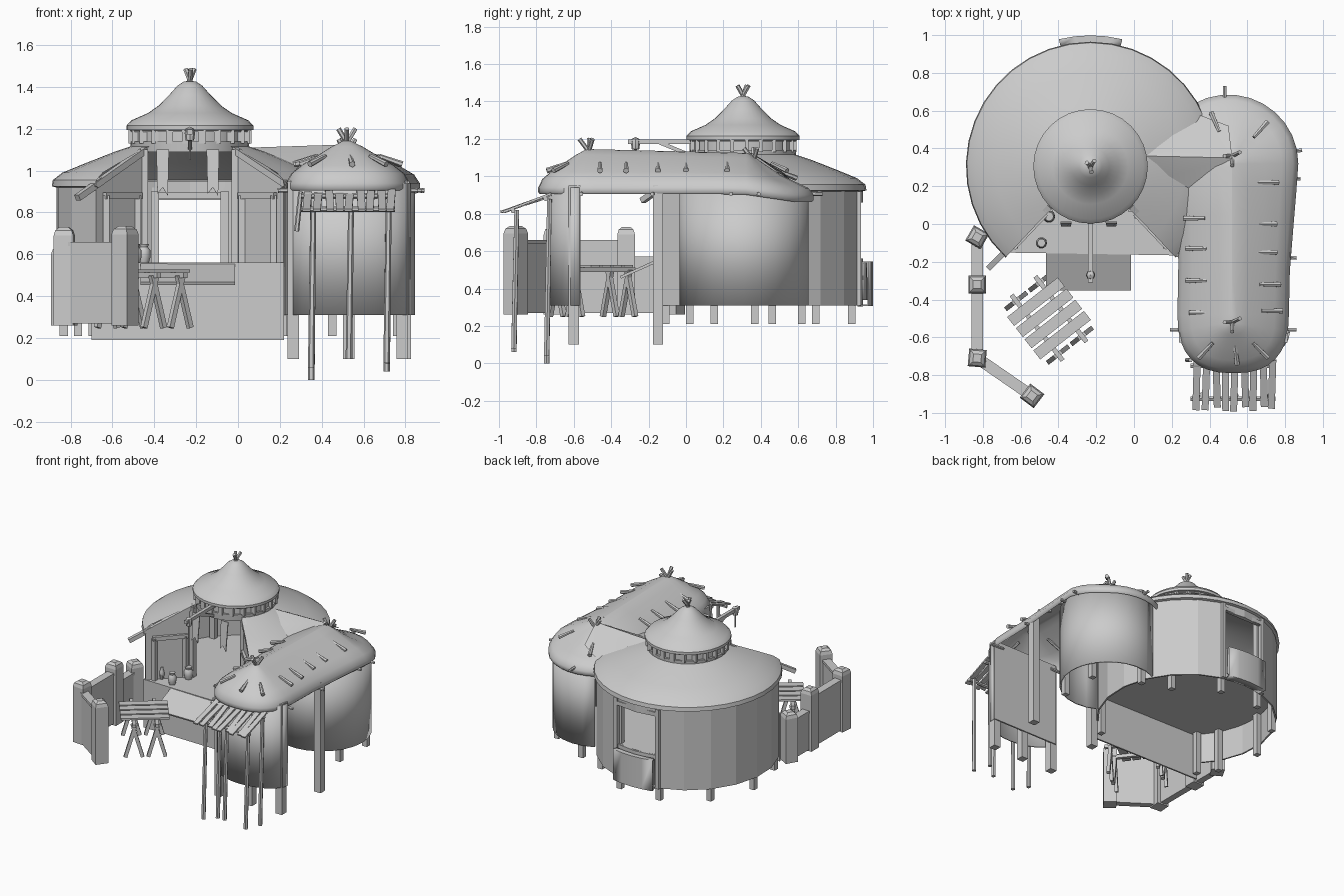
import bpy, bmesh, math, random
from mathutils import Vector

if "Cube" in bpy.data.objects:
    bpy.data.objects.remove(bpy.data.objects["Cube"])
random.seed(4)
HX, HY = -0.23, 0.305            # centre of the round hut


def mesh(name, verts, faces, smooth=False, thick=0):
    me = bpy.data.meshes.new(name)
    me.from_pydata([tuple(v) for v in verts], [], faces)
    bm = bmesh.new()
    bm.from_mesh(me)
    bmesh.ops.recalc_face_normals(bm, faces=bm.faces)
    bm.to_mesh(me)
    bm.free()
    if smooth:
        me.shade_smooth()
        me.set_sharp_from_angle(angle=math.radians(35))
    ob = bpy.data.objects.new(name, me)
    bpy.context.collection.objects.link(ob)
    if thick:
        m = ob.modifiers.new("thickness", 'SOLIDIFY')
        m.thickness = thick
        m.offset = 0
    return ob


def spin(name, prof, c, a0=0, a1=360, n=36, sy=1, thick=0, smooth=True):
    """Sweep an (r, z) profile about a vertical axis."""
    full = a1 - a0 >= 360
    k, cols = len(prof), n if full else n + 1
    vs = []
    for i in range(cols):
        a = math.radians(a0 + (a1 - a0) * i / n)
        vs += [(c[0] + r * math.cos(a), c[1] + sy * r * math.sin(a), z) for r, z in prof]
    fs = [(i * k + j, (i + 1) % cols * k + j, (i + 1) % cols * k + j + 1, i * k + j + 1)
          for i in range(n) for j in range(k - 1)]
    return mesh(name, vs, fs, smooth, thick)


def prism(name, p, q, ring0, ring1):
    """Closed stick from p to q; rings are (side, up) offsets."""
    p, q = Vector(p), Vector(q)
    d = (q - p).normalized()
    u = d.cross(Vector((0, 0, 1)))
    u = u.normalized() if u.length > 0.01 else Vector((1, 0, 0))
    v, n = d.cross(u), len(ring0)
    vs = [pt + u * a + v * b for pt, ring in ((p, ring0), (q, ring1)) for a, b in ring]
    fs = [(i, (i + 1) % n, n + (i + 1) % n, n + i) for i in range(n)]
    return mesh(name, vs, fs + [tuple(range(n)), tuple(range(n, 2 * n))])


def rod(name, p, q, r1, r2=None, n=6):
    ring = [(math.cos(math.tau * (i + .5) / n), math.sin(math.tau * (i + .5) / n)) for i in range(n)]
    r2 = r1 if r2 is None else r2
    return prism(name, p, q, [(a * r1, b * r1) for a, b in ring], [(a * r2, b * r2) for a, b in ring])


def beam(name, p, q, w, h):
    ring = [(a * w / 2, b * h / 2) for a, b in ((-1, -1), (1, -1), (1, 1), (-1, 1))]
    return prism(name, p, q, ring, ring)


def polar(r, deg, z):
    a = math.radians(deg)
    return Vector((HX + r * math.cos(a), HY + r * math.sin(a), z))


# Round hut: faceted wall with back window, balcony, roof, lantern and cupola
H = (HX, HY)
wall = dict(thick=.012, smooth=False)
spin("hut_wall_right", [(.635, .31), (.635, .95)], H, -45, 74.5, 7, **wall)
spin("hut_wall_left", [(.635, .31), (.635, .95)], H, 105.5, 225, 7, **wall)
spin("hut_wall_sill", [(.635, .31), (.635, .56)], H, 74.5, 105.5, 2, **wall)
spin("hut_wall_lintel", [(.635, .86), (.635, .95)], H, 74.5, 105.5, 2, **wall)
spin("balcony", [(.63, .31), (.69, .31), (.69, .54), (.66, .54), (.66, .34)], H, 76, 104, 4, thick=.01)
for a in (74, 106):
    beam("window_post", polar(.64, a, .31), polar(.64, a, .92), .03, .03)
beam("window_head", polar(.64, 74, .88), polar(.64, 106, .88), .03, .03)
for a in (-43, 40, 74, 106, 140, 174, 208, 223):
    beam("hut_stilt", polar(.605, a, .21), polar(.605, a, .9), .04, .04)
spin("hut_roof", [(.64, .92), (.66, .925), (.655, .955), (.61, .99), (.5, 1.035), (.36, 1.09), (.27, 1.12)],
     H, -47, 227, 28)
spin("lantern_ring", [(.28, 1.09), (.285, 1.14), (.27, 1.14), (.27, 1.185), (.285, 1.185), (.285, 1.2)], H, n=32)
for i in range(22):
    a = i * 360 / 22 + 4
    beam("lantern_block", polar(.277, a, 1.13), polar(.277, a, 1.2), .035, .02)
spin("cupola_roof", [(.27, 1.19), (.303, 1.195), (.303, 1.215), (.28, 1.24), (.2, 1.275), (.15, 1.31),
                     (.1, 1.36), (.06, 1.405), (.03, 1.425), (0, 1.43)], H, n=32)
for dx, dy in ((.02, .03), (-.02, .02), (.005, -.03)):
    rod("cupola_stick", (HX - dx * .6, HY - dy * .6, 1.4), (HX + dx, HY + dy, 1.485), .012)

# Floor, front skirt and entry ramp
vs = [polar(.625, a, .55) for a in range(-45, 226, 10)] + [(-.70, -.14, .55), (.22, -.16, .55)]
mesh("hut_floor", vs, [tuple(range(len(vs)))], thick=.02)
beam("front_skirt", (-.70, -.145, .375), (.22, -.16, .375), .012, .37)
beam("entry_ramp", (-.24, -.15, .55), (-.24, -.35, .46), .45, .015)

# Radial walls of the open front bay, with framed doors and sloping rafters
for a in (-45, 225):
    mesh("bay_wall", [polar(.64, a, .54), polar(.64, a, .95), polar(.3, a, 1.1), polar(.3, a, .54)],
         [(0, 1, 2, 3)], thick=.014)
    s = 1 if a < 0 else -1
    for r in (.36, .58):
        beam("door_jamb", polar(r, a - 1.5 * s, .56), polar(r, a - 1.5 * s, .88), .03, .03)
    beam("door_head", polar(.345, a - 1.5 * s, .88), polar(.595, a - 1.5 * s, .88), .03, .03)
    beam("bay_inner_post", polar(.31, a, .55), polar(.31, a, 1.1), .04, .04)
    beam("bay_rafter", polar(.30, a, 1.1), polar(.76 if s < 0 else .66, a, .87 if s < 0 else .93), .03, .03)

# Lamp boom over the bay and hanging banners
beam("boom", (HX, .06, 1.185), (HX, -.31, 1.185), .025, .025)
beam("boom_brace", (HX, .03, 1.11), (HX, -.14, 1.18), .02, .02)
spin("boom_lamp", [(0, 1.14), (.02, 1.145), (.025, 1.18), (.02, 1.2), (0, 1.21)], (HX, -.27), n=8)
rod("boom_hook", (HX, -.27, 1.05), (HX, -.27, 1.14), .006)
for x in (-.36, -.12):
    mesh("banner", [(x - .03, .01, 1.1), (x + .03, .01, 1.1), (x + .025, -.01, .88), (x, -.01, .92),
                    (x - .025, -.01, .89)], [(0, 1, 2, 3, 4)], thick=.008)

# Pots on the floor
for x, y, s in ((-.45, .04, 1.1), (-.49, -.1, 1), (-.6, -.07, .6)):
    spin("pot", [(0, .56), (.022 * s, .56), (.03 * s, .59), (.028 * s, .62), (.018 * s, .635), (.022 * s, .65),
                 (0, .65)], (x, y), n=10)


# Long roof: rounded outline lofted up to a ridge, sagging at the back end
def spow(v, e):
    return math.copysign(abs(v) ** e, v)


out = []
for i in range(17):
    a = math.pi + math.pi * i / 16
    out.append((.525 + .295 * spow(math.cos(a), .8), -.48 + .31 * spow(math.sin(a), .8)))
out += [(.825, -.25), (.845, 0), (.86, .18)]
out += [(.5 + .37 * math.cos(math.radians(a)), .32 + .365 * math.sin(math.radians(a))) for a in range(0, 151, 12)]
out += [(.2, .3), (.225, .05), (.235, -.2)]
prof = [(.97, .905), (1, .915), (1, .94), (.92, .985), (.75, 1.025), (.5, 1.07), (.25, 1.115), (.08, 1.14), (0, 1.145)]
vs, n = [], len(out)
for f, z in prof:
    for x, y in out:
        ry = min(.33, max(-.52, y))
        t = min(1, max(0, (y + .5) / .8))
        b = max(0, min(1, (y - .3) / .3))
        drop = .02 * t * (1 - f) + b * (.04 * f + .13 * f * (1 - f))
        vs.append((.52 + (x - .52) * f, ry + (y - ry) * f, z - drop))
fs = [(j * n + i, j * n + (i + 1) % n, (j + 1) * n + (i + 1) % n, (j + 1) * n + i)
      for j in range(len(prof) - 1) for i in range(n)]
roof = mesh("long_roof", vs, fs)
bm = bmesh.new()
bm.from_mesh(roof.data)
bmesh.ops.remove_doubles(bm, verts=bm.verts, dist=.002)
k = [v for v in bm.verts if abs(v.co.x - .52) < .002 and v.co.z > 1.1]
ring = sorted(k, key=lambda v: v.co.y)
for v, w in zip(ring, ring[1:]):             # close the ridge seam
    if (v.co - w.co).length < .01:
        w.co = v.co
bmesh.ops.remove_doubles(bm, verts=bm.verts, dist=.002)
bmesh.ops.recalc_face_normals(bm, faces=bm.faces)
bm.to_mesh(roof.data)
bm.free()
roof.data.shade_smooth()
roof.data.set_sharp_from_angle(angle=math.radians(60))
mesh("roof_saddle", [(.06, .36, 1.11), (.52, .35, 1.125), (.18, .25, 1.065), (.32, .16, 1.0), (.5, .1, 1.06),
                     (.18, .45, 1.065), (.34, .58, .96), (.5, .52, 1.02)],
     [(0, 2, 1), (2, 3, 1), (3, 4, 1), (0, 1, 5), (5, 1, 6), (6, 1, 7)], True)

# Pegs on the long roof, eave poles and ridge sticks
for x, y in ((.7, 0), (.7, -.15), (.72, -.32), (.73, -.46), (.67, -.67), (.54, -.69), (.38, -.67), (.32, .03),
             (.33, -.13), (.33, -.3), (.35, -.47), (.43, .54), (.67, .5), (.71, .22)):
    d = Vector((x - .52, y - min(.33, max(-.52, y)), 0)).normalized() * .055
    p = Vector((x, y, 1.0 if y > .5 else 1.04))
    rod("roof_peg", p - d + Vector((0, 0, .03)), p + d + Vector((0, 0, -.01)), .01, .015)
for p, q in (((.74, -.56), (.86, -.56)), ((.74, -.17), (.86, -.18)), ((.76, .24), (.88, .24)),
             ((.76, .38), (.89, .39)), ((.48, .6), (.48, .73)), ((.3, -.56), (.19, -.56))):
    rod("eave_pole", (*p, .91), (*q, .905), .011)
for y, z in ((-.52, 1.2), (.36, 1.15)):
    for dx, dy in ((.04, .02), (-.04, .0), (0, -.05)):
        rod("ridge_stick", (.52 - dx * .5, y - dy * .5, z - .1), (.52 + dx, y + dy, z), .012)

# Walls beneath the long roof: back room and half-round front room
spin("back_room_wall", [(.34, .31), (.34, .92)], (.5, .31), -117, 117, 16, thick=.012)
spin("front_room_wall", [(.285, .31), (.285, .94)], (.535, -.57), 180, 360, 14, sy=.58, thick=.012)
beam("front_room_partition", (.25, -.57, .63), (.82, -.57, .63), .012, .64)
for x, y in ((.265, -.6), (.53, -.6), (.785, -.6), (.265, -.15), (.8, -.15)):
    beam("long_post", (x, y, .1), (x, y, .95), .055, .055)
for x, y in ((.45, .62), (.77, .46), (.76, .15)):
    beam("back_room_stilt", (x, y, .21), (x, y, .9), .04, .04)

# Slatted porch on thin poles
for i in range(9):
    x = .335 + i * .05
    beam("porch_slat", (x, -.72, .9 + random.uniform(-.01, .01)),
         (x + random.uniform(-.01, .01), random.uniform(-1, -.96), .81), .037, .012)
rod("porch_rail", (.3, -.925, .815), (.75, -.925, .815), .013)
rod("porch_back_rail", (.3, -.75, .88), (.75, -.75, .88), .013)
for x, y, z in ((.35, -.92, .06), (.71, -.92, .08), (.35, -.745, 0), (.71, -.745, .04), (.53, -.92, .1)):
    rod("porch_pole", (x, y, z), (x + .01, y + .015, .88 if y > -.8 else .82), .016, .014)
rod("porch_hanger", (.28, -.72, .71), (.3, -.72, .9), .012)

# Fence with square capped posts
posts = [(-.83, -.07, .64, 15), (-.83, -.32, .73, 45), (-.83, -.71, .73, 40), (-.54, -.91, .735, 8)]
for x, y, z, a in posts:
    spin("fence_post", [(0, .26), (.066, .26), (.066, z - .04), (.056, z - .015), (.03, z), (0, z)], (x, y),
         a, a + 360, 4, smooth=False)
for (x, y, z, _), (u, v, w, _) in zip(posts, posts[1:]):
    h = min(z, w) - .08
    beam("fence_panel", (x, y, (h + .27) / 2), (u, v, (h + .27) / 2), .05, h - .27)
    beam("fence_cap", (x, y, h), (u, v, h), .06, .02)

# Trestle table: planks over bearers, paired A-legs at each end
C, A = Vector((-.45, -.5, 0)), math.radians(38)
U, V, Z = Vector((math.cos(A), math.sin(A), 0)), Vector((math.sin(A), -math.cos(A), 0)), Vector((0, 0, 1))
for k in (-1.5, -.5, .5, 1.5):
    o = C + V * k * .075 + Z * .52
    beam("table_plank", o - U * .17, o + U * .17, .06, .014)
for s in (-1, 1):
    o = C + U * s * .08 + Z * .5
    beam("table_bearer", o - V * .22, o + V * .22, .025, .025)
    for c in (-.08, .08):
        for k in (-.06, .06):
            o = C + V * s * .18 + U * c
            beam("table_leg", o + U * k + Z * .25, o - U * k * .2 + Z * .5, .025, .025)
